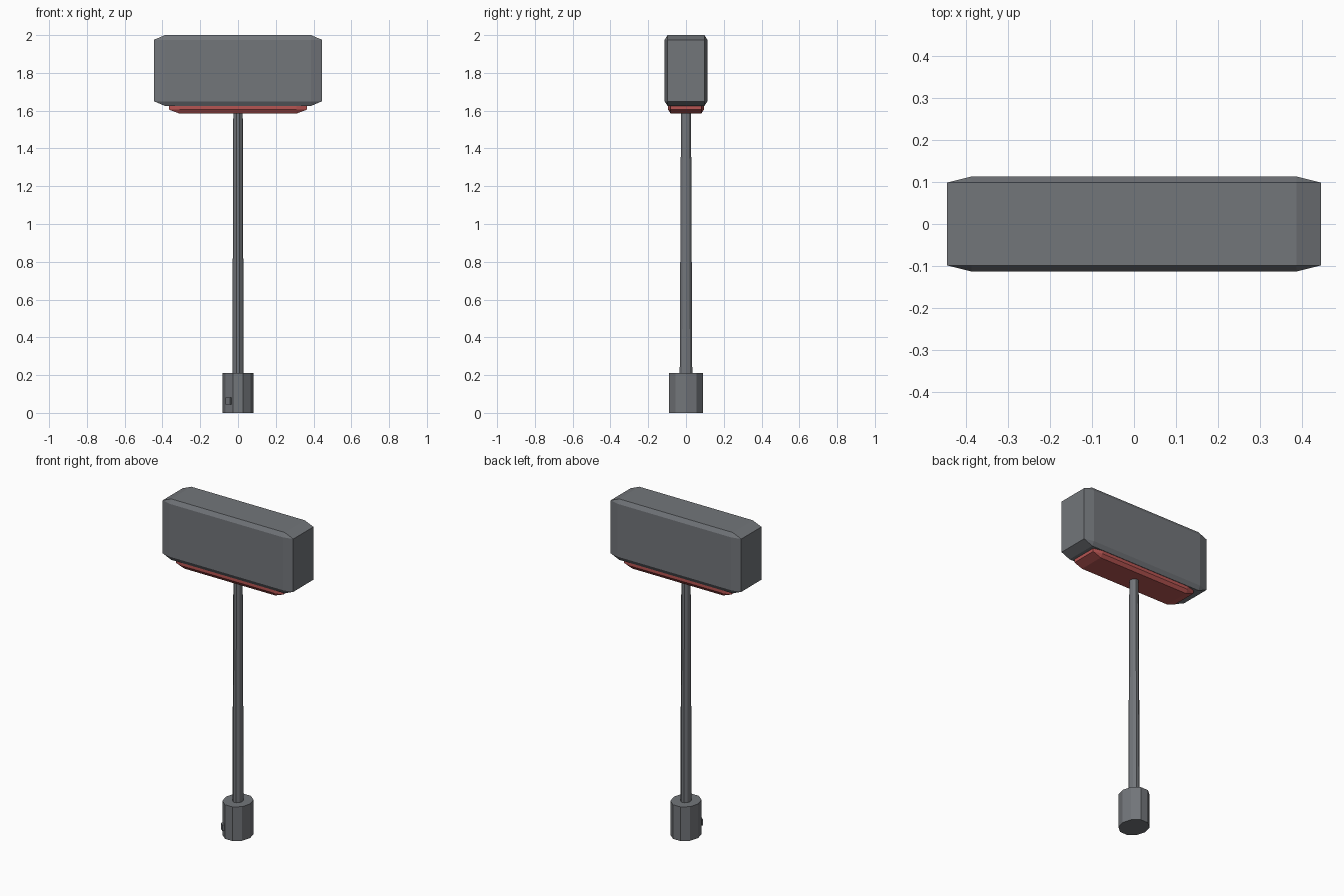
import bpy
import bmesh
from math import pi
from mathutils import Matrix, Vector

if "Cube" in bpy.data.objects:
    bpy.data.objects.remove(bpy.data.objects["Cube"], do_unlink=True)


def make_material(name, rgb):
    mat = bpy.data.materials.new(name)
    mat.use_nodes = True
    color = (*rgb, 1.0)
    mat.diffuse_color = color
    mat.node_tree.nodes["Principled BSDF"].inputs["Base Color"].default_value = color
    return mat


grey = make_material("dark grey", (0.17, 0.18, 0.195))
red = make_material("muted red", (0.47, 0.09, 0.085))


def finish(name, bm, mat):
    bmesh.ops.recalc_face_normals(bm, faces=bm.faces)
    mesh = bpy.data.meshes.new(name)
    bm.to_mesh(mesh)
    bm.free()
    mesh.materials.append(mat)
    obj = bpy.data.objects.new(name, mesh)
    bpy.context.collection.objects.link(obj)
    return obj


def box(name, size, center, mat, bevel=0.0, turn=0.0):
    """Unit cube, chamfered before stretching so the chamfers stretch too."""
    bm = bmesh.new()
    bmesh.ops.create_cube(bm, size=1)
    if bevel:
        bmesh.ops.bevel(bm, geom=bm.edges[:], offset=bevel, segments=1,
                        affect='EDGES', profile=0.5)
    bm.transform(Matrix.Translation(center) @ Matrix.Rotation(turn, 4, 'Z')
                 @ Matrix.Diagonal((*size, 1)))
    return finish(name, bm, mat)


def post(name, bottom, top, z0, z1, mat, sides=10):
    """Ten-sided slightly oval prism; bottom and top are (x, y) radii."""
    bm = bmesh.new()
    rings = []
    for (rx, ry), z in ((bottom, z0), (top, z1)):
        spokes = [Matrix.Rotation(2 * pi * i / sides, 2) @ Vector((1, 0))
                  for i in range(sides)]
        rings.append([bm.verts.new((rx * s.x, ry * s.y, z)) for s in spokes])
    low, high = rings
    bm.faces.new(low)
    bm.faces.new(high)
    for i in range(sides):
        j = (i + 1) % sides
        bm.faces.new((low[i], low[j], high[j], high[i]))
    return finish(name, bm, mat)


# Head block and the red pad under it
box("head", (0.89, 0.226, 0.375), (0, 0, 1.8125), grey, bevel=0.066)
box("red_pad", (0.73, 0.19, 0.27), (0, 0, 1.72), red, bevel=0.075)

# Tapered pole and wide base
post("pole", (0.03, 0.035), (0.025, 0.028), 0.2, 1.6, grey)
post("base", (0.083, 0.094), (0.083, 0.094), 0.0, 0.21, grey)

# Small button on the slanted front face of the base
box("button", (0.03, 0.022, 0.036), (-0.048, -0.073, 0.063), grey, turn=-0.69)
